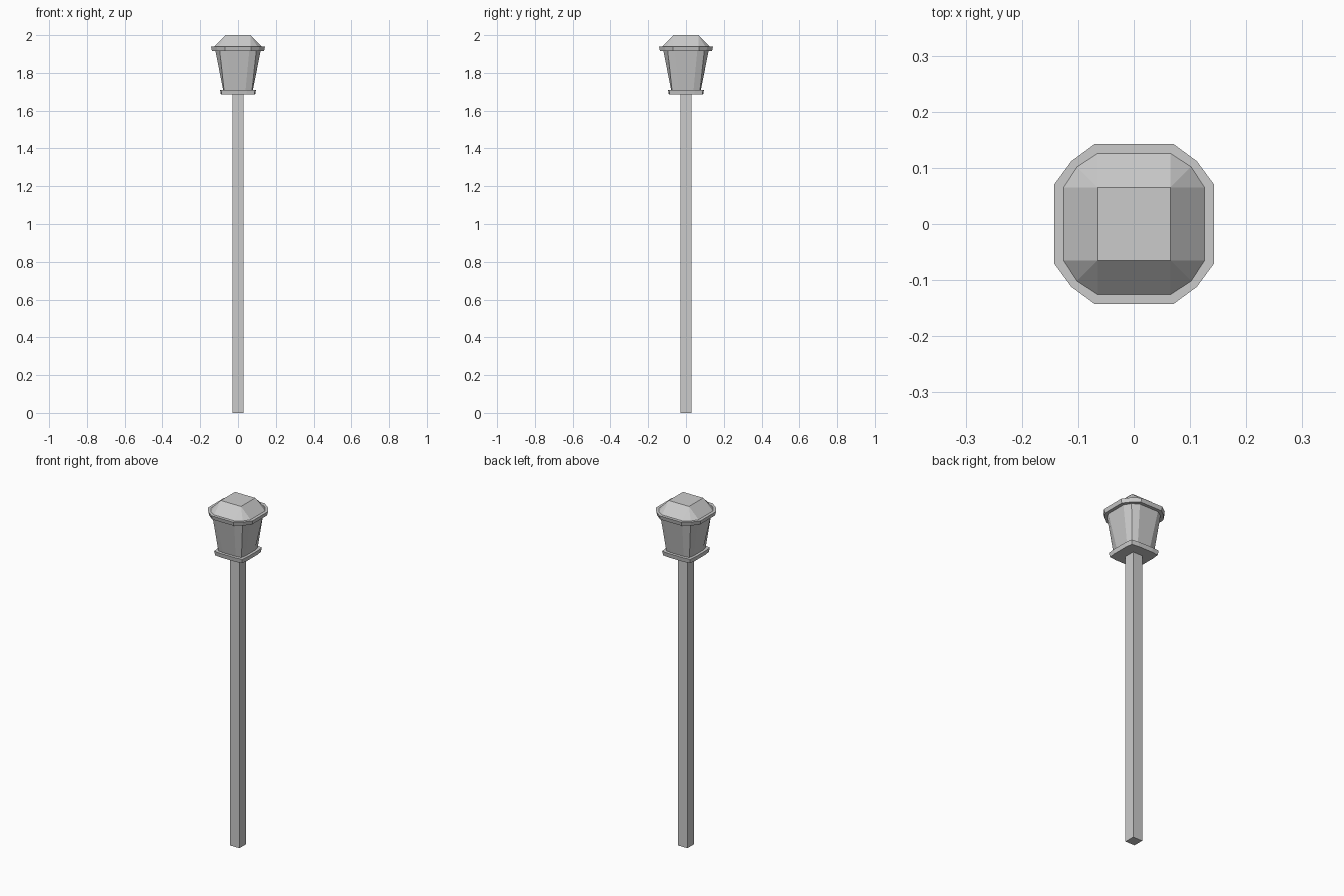
import bpy, bmesh

if "Cube" in bpy.data.objects:
    bpy.data.objects.remove(bpy.data.objects["Cube"])


def ring(side, half, corner, z):
    """Twelve-sided rounded square: side points plus one point per corner."""
    pts = []
    x, y = [(half, -side), (half, side), (corner, corner)], None
    for _ in range(4):
        pts += [(px, py, z) for px, py in x]
        x = [(-py, px) for px, py in x]
    return pts


def loft(name, rings):
    """Skin a stack of rings and cap both ends."""
    bm = bmesh.new()
    loops = [[bm.verts.new(p) for p in ring(*r)] for r in rings]
    for lo, hi in zip(loops, loops[1:]):
        n = len(lo)
        for i in range(n):
            j = (i + 1) % n
            bm.faces.new((lo[i], lo[j], hi[j], hi[i]))
    bm.faces.new(loops[0][::-1])
    bm.faces.new(loops[-1])
    bmesh.ops.remove_doubles(bm, verts=bm.verts, dist=1e-5)
    bmesh.ops.recalc_face_normals(bm, faces=bm.faces)
    mesh = bpy.data.meshes.new(name)
    bm.to_mesh(mesh)
    bm.free()
    obj = bpy.data.objects.new(name, mesh)
    bpy.context.collection.objects.link(obj)
    return obj


# Square post
bpy.ops.mesh.primitive_cube_add(size=1, location=(0, 0, 0.845))
post = bpy.context.object
post.name = "post"
post.scale = (0.06, 0.06, 1.69)

# Plate under the lantern
loft("lantern_base", [(0.045, 0.091, 0.086, 1.685),
                      (0.047, 0.095, 0.090, 1.71)])

# Tapered lantern body, square below and rounder above
loft("lantern_body", [(0.040, 0.079, 0.074, 1.71),
                      (0.060, 0.120, 0.097, 1.92)])

# Overhanging rim
loft("roof_rim", [(0.068, 0.138, 0.108, 1.917),
                  (0.070, 0.143, 0.112, 1.94)])

# Faceted roof ending in a flat square
loft("roof", [(0.065, 0.128, 0.103, 1.938),
              (0.065, 0.065, 0.065, 2.0)])
